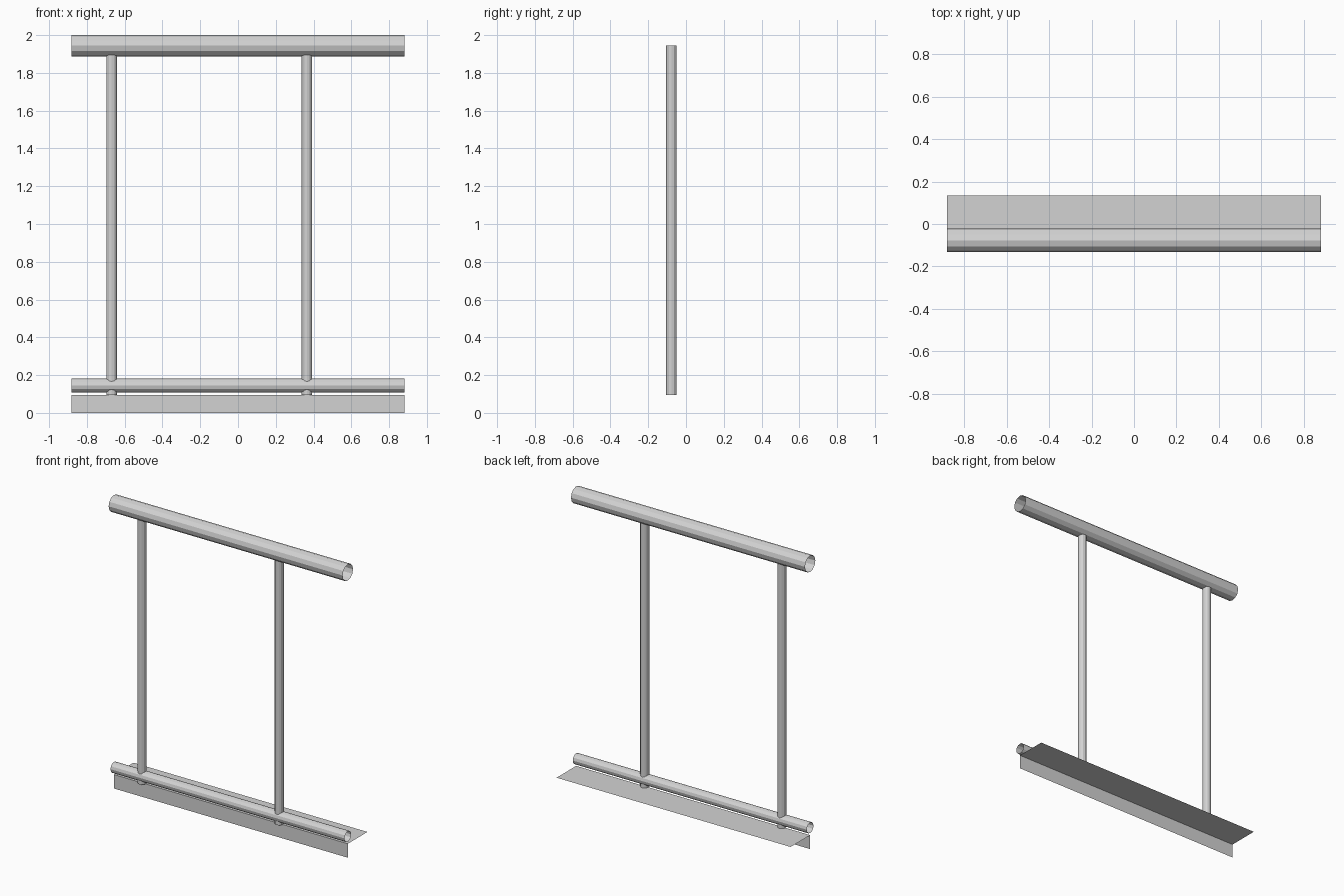
import bpy
import bmesh
from math import pi
from mathutils import Matrix, Vector

cube = bpy.data.objects.get("Cube")
if cube:
    bpy.data.objects.remove(cube, do_unlink=True)

steel = bpy.data.materials.new("light_grey_steel")
steel.use_nodes = True
grey = (0.65, 0.65, 0.65, 1.0)
steel.diffuse_color = grey
steel.node_tree.nodes["Principled BSDF"].inputs["Base Color"].default_value = grey

HALF = 0.882      # half length of rails and ledge
AXIS_Y = -0.077   # shared plane of rails, posts and ledge skirt
BACK = 0.134
LEDGE_Z = 0.095
TOP_Z = 1.944


def add_object(name, bm):
    mesh = bpy.data.meshes.new(name)
    bm.to_mesh(mesh)
    bm.free()
    mesh.materials.append(steel)
    obj = bpy.data.objects.new(name, mesh)
    bpy.context.collection.objects.link(obj)


def tube(name, radius, length, centre, along_x=False):
    """Open-ended twelve-sided pipe, upright or lying along x."""
    bm = bmesh.new()
    bmesh.ops.create_cone(bm, cap_ends=False, segments=12, radius1=radius,
                          radius2=radius, depth=length)
    turn = Matrix.Rotation(pi / 2, 4, 'Y') if along_x else Matrix()
    bm.transform(Matrix.Translation(Vector(centre)) @ turn)
    add_object(name, bm)


# Horizontal rails
tube("top_rail", 0.056, 2 * HALF, (0, AXIS_Y, TOP_Z), True)
tube("bottom_rail", 0.036, 2 * HALF, (0, AXIS_Y, 0.145), True)

# Upright posts, standing on the ledge and ending inside the top rail
for name, x in (("right_post", -0.669), ("left_post", 0.365)):
    tube(name, 0.028, TOP_Z - LEDGE_Z, (x, AXIS_Y, (TOP_Z + LEDGE_Z) / 2))

# Thin angle ledge: front skirt and flat top, swept along x
bm = bmesh.new()
profile = [(AXIS_Y, 0), (AXIS_Y, LEDGE_Z), (BACK, LEDGE_Z)]
rows = [[bm.verts.new((x, y, z)) for y, z in profile] for x in (-HALF, HALF)]
for i in range(len(profile) - 1):
    bm.faces.new((rows[0][i], rows[1][i], rows[1][i + 1], rows[0][i + 1]))
add_object("angle_ledge", bm)
